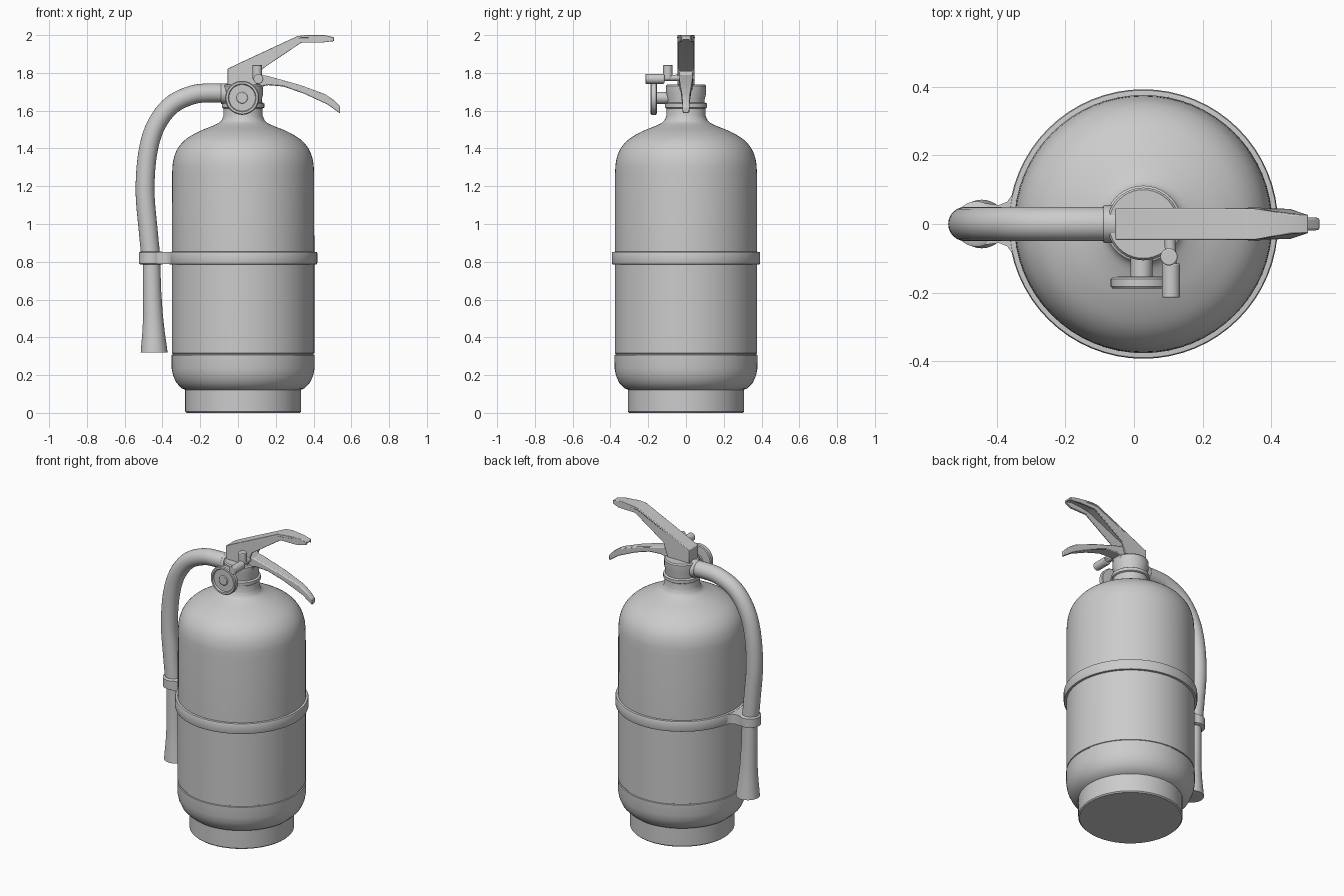
import bpy, bmesh, math
from mathutils import Vector

if "Cube" in bpy.data.objects:
    bpy.data.objects.remove(bpy.data.objects["Cube"])

CX = 0.027  # tank axis
grey = bpy.data.materials.new("plain grey")
grey.diffuse_color = (0.6, 0.6, 0.6, 1)
grey.use_nodes = True
grey.node_tree.nodes["Principled BSDF"].inputs["Base Color"].default_value = grey.diffuse_color


def finish(name, bm, bevel=0.0, angle=35):
    bmesh.ops.recalc_face_normals(bm, faces=bm.faces)
    me = bpy.data.meshes.new(name)
    bm.to_mesh(me)
    bm.free()
    me.materials.append(grey)
    ob = bpy.data.objects.new(name, me)
    bpy.context.collection.objects.link(ob)
    if bevel:
        mod = ob.modifiers.new("bevel", "BEVEL")
        mod.width, mod.segments, mod.limit_method = bevel, 2, "ANGLE"
    bpy.ops.object.select_all(action="DESELECT")
    ob.select_set(True)
    bpy.context.view_layer.objects.active = ob
    bpy.ops.object.shade_smooth_by_angle(angle=math.radians(angle))
    return ob


def sweep(name, rings, n=32, angle=35, bevel=0.0):
    """Skin round rings given as (centre, axis, radius), capped at both ends."""
    bm = bmesh.new()
    loops = []
    for c, axis, r in rings:
        a = Vector(axis).normalized()
        ref = Vector((0, 1, 0)) if abs(a.y) < 0.9 else Vector((1, 0, 0))
        u = a.cross(ref).normalized()
        v = a.cross(u)
        loops.append([bm.verts.new(Vector(c) + r * (math.cos(t) * u + math.sin(t) * v))
                      for t in (2 * math.pi * i / n for i in range(n))])
    for p, q in zip(loops, loops[1:]):
        for i in range(n):
            j = (i + 1) % n
            bm.faces.new((p[i], p[j], q[j], q[i]))
    bm.faces.new(loops[0][::-1])
    bm.faces.new(loops[-1])
    return finish(name, bm, bevel, angle)


def lathe(name, profile, x=CX, n=64):
    return sweep(name, [((x, 0, z), (0, 0, 1), r) for r, z in profile], n)


def rod(name, a, b, r, n=24, bevel=0.004):
    d = Vector(b) - Vector(a)
    return sweep(name, [(a, d, r), (b, d, r)], n, bevel=bevel)


def plate(name, outline, y0, y1, bevel=0.004):
    """Side outline of (x, z) extruded across y; y limits may be functions of x."""
    f0 = y0 if callable(y0) else lambda x: y0
    f1 = y1 if callable(y1) else lambda x: y1
    bm = bmesh.new()
    a = [bm.verts.new((x, f0(x), z)) for x, z in outline]
    b = [bm.verts.new((x, f1(x), z)) for x, z in outline]
    bm.faces.new(a)
    bm.faces.new(b[::-1])
    for i in range(len(a)):
        j = (i + 1) % len(a)
        bm.faces.new((a[i], b[i], b[j], a[j]))
    return finish(name, bm, bevel)


def spline(pts, steps=8):
    """Catmull-Rom curve through points."""
    P = [Vector(p) for p in pts]
    P = [2 * P[0] - P[1]] + P + [2 * P[-1] - P[-2]]
    out = []
    for i in range(1, len(P) - 2):
        a, b, c, d = P[i - 1:i + 3]
        for t in (k / steps for k in range(steps)):
            out.append(0.5 * (2 * b + (c - a) * t + (2 * a - 5 * b + 4 * c - d) * t * t
                              + (3 * b - a - 3 * c + d) * t ** 3))
    return out + [P[-2]]


# Tank with foot ring and thin seam above the bottom curve
lathe("foot_ring", [(0.300, 0), (0.307, 0.007), (0.307, 0.15)])
dome = [(p.x, p.y) for p in spline([(0.376, 1.27), (0.370, 1.335), (0.349, 1.395), (0.305, 1.447),
                                    (0.235, 1.489), (0.160, 1.520), (0.120, 1.542), (0.104, 1.572)], 4)]
lathe("tank", [(0.24, 0.108), (0.285, 0.113), (0.325, 0.130), (0.354, 0.160), (0.371, 0.198),
               (0.378, 0.235), (0.379, 0.306), (0.373, 0.308), (0.373, 0.314), (0.377, 0.316),
               (0.377, 0.78)] + dome + [(0.104, 1.62)])

# Strap round the tank, clip round the hose and the web between them
lathe("strap", [(0.37, 0.785), (0.390, 0.787), (0.393, 0.795), (0.393, 0.845),
                (0.390, 0.852), (0.37, 0.854)])
lathe("hose_clip", [(0.055, 0.785), (0.066, 0.791), (0.066, 0.848), (0.055, 0.854)], -0.459, 32)
bm = bmesh.new()
web = [(-0.43, 0.060), (-0.395, 0.055), (-0.370, 0.065), (-0.350, 0.092), (-0.325, 0.135)]
web += [(x, -y) for x, y in reversed(web)]
lo, hi = [[bm.verts.new((x, y, z)) for x, y in web] for z in (0.788, 0.851)]
bm.faces.new(lo)
bm.faces.new(hi)
for i in range(len(web)):
    j = (i + 1) % len(web)
    bm.faces.new((lo[i], lo[j], hi[j], hi[i]))
finish("clip_web", bm)

# Valve on top of the neck
lathe("valve_collar", [(0.104, 1.612), (0.112, 1.617), (0.112, 1.637), (0.104, 1.642)], n=40)
lathe("valve_head", [(0.099, 1.60), (0.099, 1.66), (0.106, 1.69), (0.106, 1.73), (0.100, 1.738)], n=40)
plate("valve_block", [(-0.05, 1.70), (0.125, 1.70), (0.15, 1.77), (0.11, 1.81), (-0.05, 1.79)],
      -0.034, 0.034)

# Hose with coupling and flared nozzle
path = spline([(-0.03, 0, 1.690), (-0.14, 0, 1.694), (-0.243, 0, 1.683), (-0.355, 0, 1.627),
               (-0.437, 0, 1.516), (-0.479, 0, 1.368), (-0.492, 0, 1.172), (-0.476, 0, 0.971),
               (-0.459, 0, 0.80)])
rings = []
for i, p in enumerate(path):
    rings.append((p, path[min(i + 1, len(path) - 1)] - path[max(i - 1, 0)], 0.050))
sweep("hose", rings, 24)
rod("hose_coupling", (-0.09, 0, 1.690), (0.0, 0, 1.690), 0.055)
sweep("nozzle", [((x, 0, z), (0, 0, 1), r) for x, z, r in
                 ((-0.444, 0.32, 0.071), (-0.445, 0.36, 0.067), (-0.447, 0.43, 0.059),
                  (-0.450, 0.52, 0.052), (-0.455, 0.65, 0.048), (-0.458, 0.81, 0.046))], 32)

# Upper grip: channel open underneath, made of a top strip and two cheeks
top = [(-0.055, 1.822), (0.02, 1.858), (0.315, 1.995), (0.36, 2.0), (0.46, 2.0), (0.508, 1.988)]
under = [(0.508, 1.968), (0.455, 1.962), (0.335, 1.960), (0.13, 1.822), (0.10, 1.735), (-0.055, 1.735)]
grip_half = lambda x: 0.046 if x < 0.46 else 0.026
plate("grip_top", top + [(x, z - 0.014) for x, z in reversed(top)],
      lambda x: -grip_half(x), grip_half)
for s, side in ((-1, "front"), (1, "back")):
    plate("grip_cheek_" + side, top + under,
          lambda x: s * grip_half(x), lambda x: s * (grip_half(x) - 0.010), 0.003)
plate("grip_heel", [(-0.055, 1.735), (-0.055, 1.822), (-0.043, 1.826), (-0.043, 1.735)], -0.046, 0.046)

# Lower lever, narrowing towards its drooping tip
lever_half = lambda x: 0.038 - 0.020 * min(max((x - 0.2) / 0.30, 0), 1)
plate("lever", [(0.08, 1.80), (0.16, 1.783), (0.325, 1.737), (0.46, 1.688), (0.505, 1.658),
                (0.541, 1.622), (0.541, 1.585), (0.475, 1.632), (0.35, 1.690), (0.24, 1.728),
                (0.16, 1.735), (0.08, 1.72)], lambda x: -lever_half(x), lever_half, 0.006)

# Pressure gauge facing the front
gx, gz = 0.022, 1.668
sweep("gauge", [((gx, y, gz), (0, -1, 0), r) for y, r in
                ((-0.153, 0.06), (-0.155, 0.085), (-0.160, 0.090), (-0.182, 0.090),
                 (-0.188, 0.085), (-0.188, 0.074), (-0.178, 0.070))], 40)
rod("gauge_stem", (gx, -0.07, gz), (gx, -0.16, gz), 0.032)
rod("gauge_hub", (gx, -0.17, gz), (gx, -0.187, gz), 0.030)

# Safety pin: crossbar, elbow and upright tab
rod("pin_bar", (0.108, -0.215, 1.768), (0.108, -0.115, 1.768), 0.026)
rod("pin_link", (0.108, -0.12, 1.772), (0.104, -0.03, 1.775), 0.016)
rod("pin_tab", (0.102, -0.096, 1.765), (0.102, -0.096, 1.842), 0.025)
